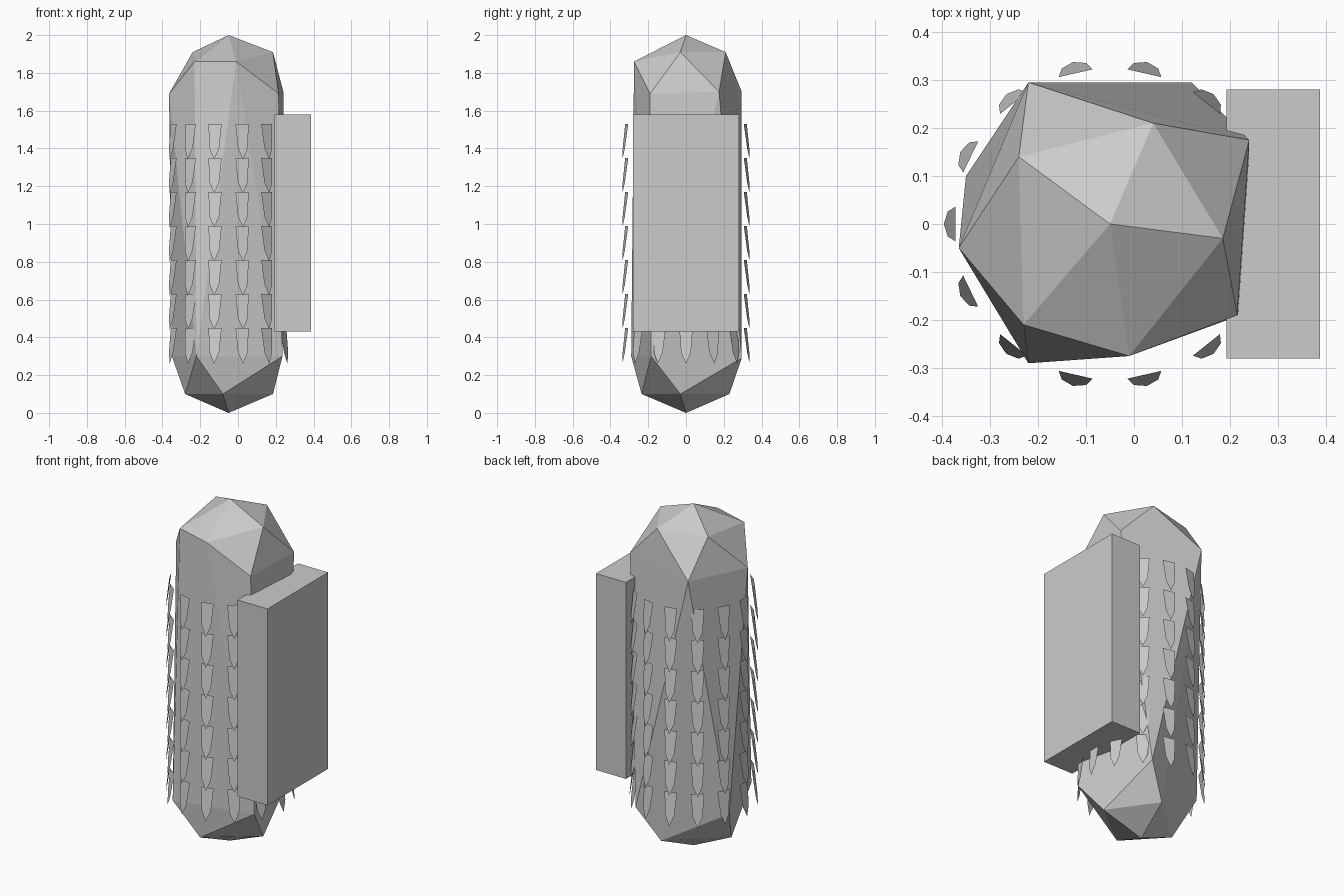
import bpy, bmesh, math
from mathutils import Vector, Matrix

if "Cube" in bpy.data.objects:
    bpy.data.objects.remove(bpy.data.objects["Cube"])

CX = -0.05


def finish(name, bm):
    me = bpy.data.meshes.new(name)
    bm.to_mesh(me)
    bm.free()
    ob = bpy.data.objects.new(name, me)
    bpy.context.collection.objects.link(ob)
    return ob


# faceted, irregular capsule body: convex hull of a few ring points
body_points = [
    (CX, 0, 2.0),
    (-0.24, 0.14, 1.91), (0.04, 0.21, 1.91), (0.185, -0.03, 1.91),
    (-0.01, -0.275, 1.86), (-0.23, -0.21, 1.86),
    (-0.22, 0.295, 1.70), (0.24, 0.175, 1.70), (0.215, -0.19, 1.69), (-0.365, -0.05, 1.69),
    (-0.22, -0.29, 0.30), (0.235, -0.185, 0.30), (0.12, 0.295, 0.29), (-0.35, 0.10, 0.30),
    (-0.08, -0.235, 0.10), (0.185, -0.03, 0.10), (0.0, 0.23, 0.10), (-0.28, -0.02, 0.10),
    (CX, 0, 0.0),
]
bm = bmesh.new()
for p in body_points:
    bm.verts.new(p)
bmesh.ops.convex_hull(bm, input=bm.verts[:])
bmesh.ops.recalc_face_normals(bm, faces=bm.faces[:])
finish("body", bm)

# side box
bm = bmesh.new()
bmesh.ops.create_cube(bm, size=1)
bmesh.ops.scale(bm, vec=(0.195, 0.56, 1.15), verts=bm.verts[:])
bmesh.ops.translate(bm, vec=(0.29, 0, 1.005), verts=bm.verts[:])
finish("side_box", bm)

# thin pointed scales: 7 rows of 14, flaring outward at the tip
# (radius, sideways, height below the row top)
top = [(0.322, -0.036, 0), (0.322, 0.036, 0)]
shoulder = [(0.338, 0.026, -0.13), (0.338, -0.026, -0.13)]
tip = (0.346, 0, -0.19)
bm = bmesh.new()
for row in range(7):
    for i in range(14):
        mat = (Matrix.Translation((CX, 0, 1.53 - 0.18 * row))
               @ Matrix.Rotation(2 * math.pi * i / 14, 4, 'Z'))
        v = [bm.verts.new(mat @ Vector(p)) for p in top + shoulder + [tip]]
        bm.faces.new((v[0], v[3], v[2], v[1]))
        bm.faces.new((v[3], v[4], v[2]))
bmesh.ops.recalc_face_normals(bm, faces=bm.faces[:])
for f in bm.faces:
    c = f.calc_center_median()
    if f.normal.dot(Vector((c.x - CX, c.y, 0))) < 0:
        f.normal_flip()
finish("scales", bm)
